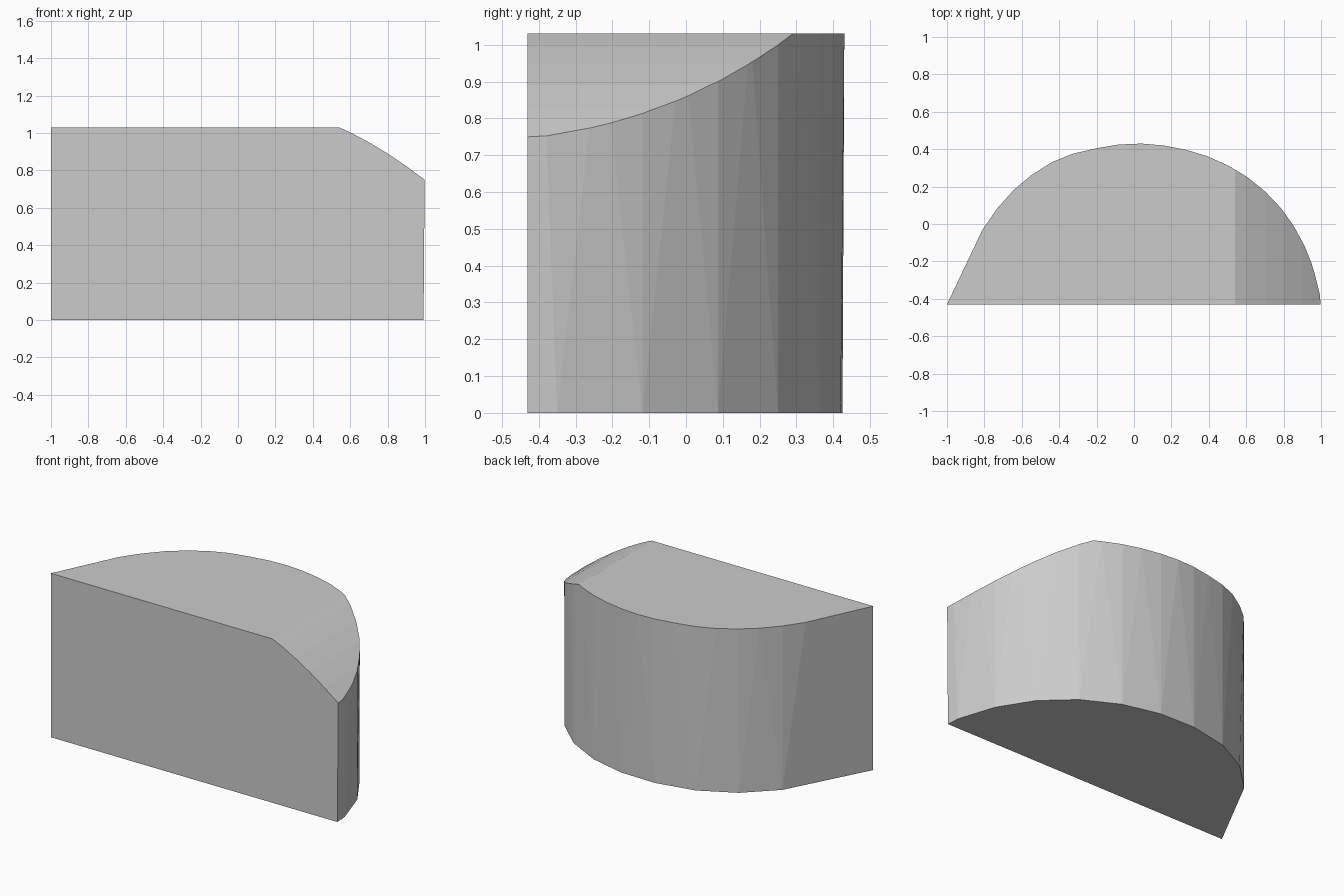
import bpy, bmesh

if "Cube" in bpy.data.objects:
    bpy.data.objects.remove(bpy.data.objects["Cube"])

HEIGHT = 1.03

# Half-round outline, right end to left end
outline = [(1, -.43), (.997, -.39), (.987, -.35), (.958, -.232), (.912, -.118),
           (.854, -.01), (.784, .087), (.70, .175), (.607, .25), (.503, .313),
           (.39, .363), (.277, .397), (.157, .42), (.04, .43), (-.08, .425),
           (-.20, .405), (-.33, .375), (-.44, .33), (-.55, .26), (-.64, .185),
           (-.73, .085), (-.81, -.03), (-1, -.43)]


def make_object(name, bm):
    bmesh.ops.recalc_face_normals(bm, faces=bm.faces)
    mesh = bpy.data.meshes.new(name)
    bm.to_mesh(mesh)
    bm.free()
    obj = bpy.data.objects.new(name, mesh)
    bpy.context.collection.objects.link(obj)
    return obj


# Block: fine upper rim joined to a lower rim with half the points
bm = bmesh.new()
top = [bm.verts.new((x, y, HEIGHT)) for x, y in outline]
low = [bm.verts.new((min(x, .992), y, 0)) for x, y in outline[::2]]
for i in range(len(low) - 1):
    a, mid, b = top[2 * i:2 * i + 3]
    bm.faces.new((low[i], low[i + 1], mid))
    bm.faces.new((low[i], mid, a))
    bm.faces.new((low[i + 1], b, mid))
bm.faces.new(top)
bm.faces.new(low)
bm.faces.new((low[0], top[0], top[-1], low[-1]))
block = make_object("half_round_block", bm)

# Cutter: curved bevel running front to back over the right end
profile = [(.54, HEIGHT), (.60, 1.003), (.70, .95), (.80, .89), (.90, .822),
           (1.0, .748), (1.1, .67), (1.1, 1.2), (.54, 1.2)]
bm = bmesh.new()
front = [bm.verts.new((x, -.6, z)) for x, z in profile]
back = [bm.verts.new((x, .6, z)) for x, z in profile]
bm.faces.new(front)
bm.faces.new(back)
for i in range(len(profile)):
    j = (i + 1) % len(profile)
    bm.faces.new((front[i], front[j], back[j], back[i]))
cutter = make_object("bevel_cutter", bm)
cutter.hide_render = True

mod = block.modifiers.new("curved_bevel", 'BOOLEAN')
mod.operation = 'DIFFERENCE'
mod.solver = 'EXACT'
mod.object = cutter
bpy.context.view_layer.objects.active = block
bpy.ops.object.modifier_apply(modifier=mod.name)
bpy.data.objects.remove(cutter)
